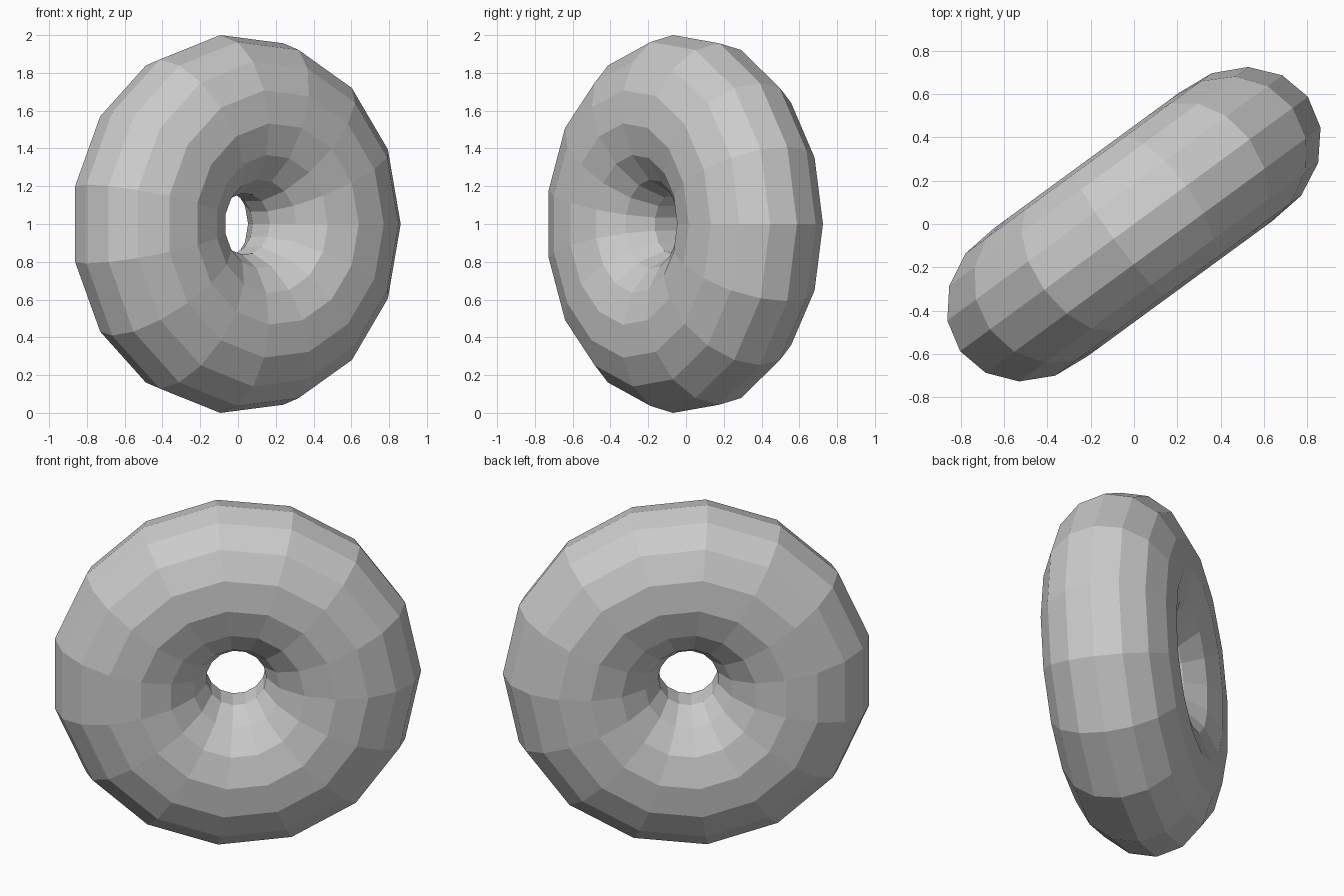
import bpy
from math import radians, cos, sin

if "Cube" in bpy.data.objects:
    bpy.data.objects.remove(bpy.data.objects["Cube"])

TURN = radians(36.2)      # heading of the ring's plane around z
SIDES = 15                # facets both around the ring and around the tube
R, r = 0.580, 0.4256      # ring radius, tube radius
HALF_WIDTH = 0.368        # tube is slightly squashed along the axle
shift = -0.011            # centres the odd-sided outline

# Upright low-poly ring
bpy.ops.mesh.primitive_torus_add(
    major_segments=SIDES, minor_segments=SIDES,
    major_radius=R, minor_radius=r,
    location=(shift * cos(TURN), shift * sin(TURN), 1.0),
    rotation=(radians(90), 0, TURN))
ring = bpy.context.object
ring.name = "ring"
ring.scale = (1, 1, HALF_WIDTH / r)
bpy.ops.object.transform_apply(location=True, rotation=True, scale=True)
bpy.ops.object.shade_flat()
